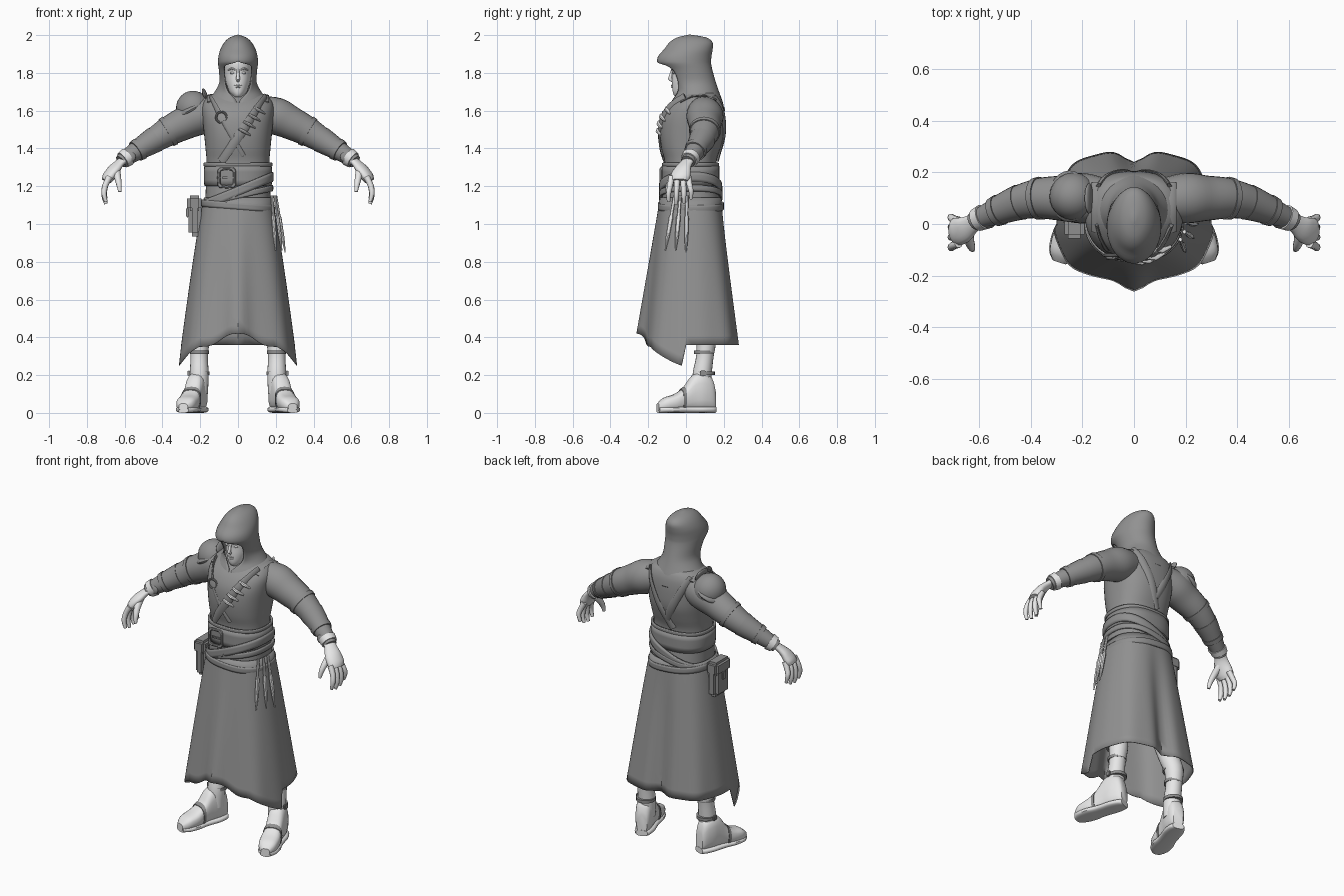
import bpy, bmesh, math
from mathutils import Vector, Matrix

if "Cube" in bpy.data.objects:
    bpy.data.objects.remove(bpy.data.objects["Cube"])


def material(name, v):
    m = bpy.data.materials.new(name)
    m.use_nodes = True
    m.diffuse_color = (v, v, v, 1)
    m.node_tree.nodes["Principled BSDF"].inputs["Base Color"].default_value = (v, v, v, 1)
    return m


CLOTH = material("grey cloth", 0.285)
LEATHER = material("grey leather", 0.275)
SKIN = material("pale skin, boots and metal", 0.8)
made = []


def finish(name, bm, mat, thick=0):
    bmesh.ops.remove_doubles(bm, verts=bm.verts, dist=0.0004)
    bmesh.ops.recalc_face_normals(bm, faces=bm.faces)
    me = bpy.data.meshes.new(name)
    bm.to_mesh(me)
    bm.free()
    me.materials.append(mat)
    ob = bpy.data.objects.new(name, me)
    bpy.context.collection.objects.link(ob)
    if thick:
        mod = ob.modifiers.new("thickness", "SOLIDIFY")
        mod.thickness = thick
        mod.offset = 0
    made.append(ob)


def grid(name, rows, mat, closed=True, cap=True, thick=0):
    bm = bmesh.new()
    vs = [[bm.verts.new(p) for p in r] for r in rows]
    n = len(rows[0])
    for a, b in zip(vs, vs[1:]):
        for i in range(n if closed else n - 1):
            j = (i + 1) % n
            bm.faces.new((a[i], a[j], b[j], b[i]))
    if cap:
        bm.faces.new(vs[0])
        bm.faces.new(vs[-1])
    finish(name, bm, mat, thick)


def spline(rows, k=4):
    """Smooth interpolation through tuples."""
    out = []
    for i in range(len(rows) - 1):
        p0, p1, p2 = rows[max(i - 1, 0)], rows[i], rows[i + 1]
        p3 = rows[min(i + 2, len(rows) - 1)]
        for s in range(k):
            t = s / k
            out.append(tuple(b + 0.5 * t * (c - a + t * (2*a - 5*b + 4*c - d + t * (3*b - a - 3*c + d)))
                             for a, b, c, d in zip(p0, p1, p2, p3)))
    return out + [tuple(rows[-1])]


def power(v, e):
    return math.copysign(abs(v) ** e, v)


def ring(z, rx, yf, yb, p=2.4, n=48, gap=None, tilt=0.0):
    """Horizontal rounded ring; gap (degrees) opens it at the front."""
    pts = []
    g, steps = (0, n) if gap is None else (gap, n - 1)
    for i in range(n):
        a = math.radians(-90 + g + (360 - 2 * g) * i / steps)
        c, s = power(math.cos(a), 2 / p), power(math.sin(a), 2 / p)
        pts.append((rx * c, (yf + yb) / 2 + (yb - yf) / 2 * s, z + tilt * c))
    return pts


def along_x(p):
    return Vector((1, 0, 0))


def along_y(p):
    return Vector((0, 1, 0))


def along_z(p):
    return Vector((0, 0, 1))


def radial(p):
    return Vector((p.x, p.y - 0.04, 0))


def tube(name, pts, mat, n=16, flat=1.0, ref=along_z):
    P = [Vector(p[:3]) for p in pts]
    rows = []
    for i, c in enumerate(P):
        t = (P[min(i + 1, len(P) - 1)] - P[max(i - 1, 0)]).normalized()
        side = t.cross(ref(c)).normalized()
        up = side.cross(t)
        r = pts[i][3]
        rows.append([c + r * (math.cos(a) * side + flat * math.sin(a) * up)
                     for a in (math.tau * k / n for k in range(n))])
    grid(name, rows, mat)


def box(name, loc, size, mat, bevel=0.01):
    bm = bmesh.new()
    bmesh.ops.create_cube(bm, size=1, matrix=Matrix.Translation(loc) @ Matrix.Diagonal((*size, 1)))
    bmesh.ops.bevel(bm, geom=bm.edges[:], offset=bevel, segments=2, affect='EDGES')
    finish(name, bm, mat)


def ball(name, loc, size, mat, tilt=0.0):
    bm = bmesh.new()
    bmesh.ops.create_uvsphere(bm, u_segments=24, v_segments=14, radius=1, matrix=Matrix.Translation(loc)
                              @ Matrix.Rotation(tilt, 4, 'Y') @ Matrix.Diagonal((*size, 1)))
    finish(name, bm, mat)


def hoop(name, x, y, z, w, h, p, r, mat):
    """Closed frame facing the front: round for p=2, squarer above."""
    rows = []
    for i in range(25):
        a = math.tau * i / 24
        c, s = power(math.cos(a), 2 / p), power(math.sin(a), 2 / p)
        rows.append([(x + (w + r * math.cos(b)) * c, y + r * math.sin(b), z + (h + r * math.cos(b)) * s)
                     for b in (math.tau * k / 8 for k in range(8))])
    grid(name, rows, mat, cap=False)


# Torso
TORSO = spline([(1.08, .175, -.13, .185), (1.2, .17, -.122, .172), (1.32, .166, -.113, .16),
                (1.4, .172, -.13, .182), (1.48, .18, -.138, .203), (1.56, .188, -.13, .205),
                (1.62, .19, -.10, .2), (1.66, .172, -.06, .19), (1.69, .13, -.02, .17), (1.71, .05, .03, .12)])
grid("tunic", [ring(*r) for r in TORSO], CLOTH)


def on_torso(x, z, side):
    _, rx, yf, yb = min(TORSO, key=lambda r: abs(r[0] - z))
    k = max(0, 1 - abs(x / rx) ** 2.4) ** (1 / 2.4)
    return (x, (yf + yb) / 2 + side * (yb - yf) / 2 * k, z)


# Skirt with side slits, a pointed front fold and two back lobes
def hem(d):
    if d > 85:
        return 0.36
    return 0.35 + 0.07 * math.exp(-(d / 14) ** 2) - 0.1 * max(0, (d - 36) / 48)


def skirt_point(deg, t):
    a = math.radians(deg - 90)
    z = 1.14 + (hem(min(deg, 360 - deg)) - 1.14) * t
    s = (1.14 - z) / 0.88
    e = 0.83 - 0.14 * s
    c, q = power(math.cos(a), e), power(math.sin(a), e)
    x = (0.178 + 0.13 * s ** 0.85) * c
    yf, yb = -0.135 - 0.095 * s, 0.185 + 0.112 * s
    y = (yf + yb) / 2 + (yb - yf) / 2 * q
    y -= 0.055 * s * math.exp(-(x / 0.055) ** 2)
    ripple = 1 + 0.014 * s * math.cos(a * 8)
    return (x * ripple, y * ripple, z)


grid("skirt", [[skirt_point(3 * i, t / 16) for i in range(120)] for t in range(17)],
     CLOTH, cap=False, thick=0.004)

# Hood with open face
HOOD = spline([(1.6, .175, -.10, .2, 0), (1.655, .152, -.07, .188, 4), (1.70, .12, -.052, .172, 25),
               (1.75, .096, -.072, .155, 44), (1.81, .098, -.102, .138, 47), (1.842, .102, -.135, .131, 38),
               (1.86, .103, -.15, .13, 0), (1.89, .1, -.143, .132, 0), (1.925, .09, -.112, .138, 0),
               (1.96, .07, -.085, .138, 0), (1.985, .042, -.045, .105, 0), (2, 0, .02, .02, 0)], 3)
grid("hood", [ring(z, rx, yf, yb, 2, 49, max(0, g)) for z, rx, yf, yb, g in HOOD],
     CLOTH, closed=False, cap=False, thick=0.006)

# Head and face
HEAD = spline([(1.58, .06, -.04, .08), (1.66, .05, -.03, .07), (1.675, .03, -.058, .07), (1.70, .047, -.07, .08),
               (1.75, .064, -.074, .1), (1.80, .07, -.074, .11), (1.86, .074, -.08, .11),
               (1.92, .055, -.05, .1), (1.95, .02, 0, .04)])
grid("head", [ring(*r, p=2.1, n=32) for r in HEAD], SKIN)
tube("nose", [(0, -.071, 1.825, .006), (0, -.08, 1.79, .008), (0, -.086, 1.768, .011), (0, -.072, 1.757, .008)],
     SKIN, 10, 1, along_y)
for z, w in ((1.733, .02), (1.724, .017)):
    tube("lip", [(-w, -.068, z, .002), (0, -.073, z + .001, .006), (w, -.068, z, .002)], SKIN, 8)
for s in (-1, 1):
    ball("eye", (s * .03, -.064, 1.80), (.013, .008, .006), SKIN)
    tube("brow", [(s * .012, -.075, 1.816, .005), (s * .032, -.07, 1.823, .006), (s * .055, -.051, 1.815, .003)],
         SKIN, 8)

# Arms, hands, legs and boots on both sides
ARM = spline([(.10, .09, 1.597, .082), (.20, .10, 1.572, .098), (.28, .10, 1.535, .088), (.36, .10, 1.495, .079),
              (.44, .085, 1.447, .067), (.52, .055, 1.398, .054), (.60, .02, 1.345, .04), (.62, .01, 1.33, .036)])
FOOT = spline([(0, .03, .13), (.02, .043, .19), (.07, .052, .215), (.12, .05, .2), (.17, .05, .135),
               (.22, .057, .1), (.28, .05, .08), (.315, .025, .05)], 3)
LEG = spline([(.10, .03, 1.0, .085), (.14, .04, .75, .078), (.18, .07, .52, .058), (.2, .105, .4, .054),
              (.205, .1, .3, .046), (.205, .085, .2, .05), (.205, .08, .1, .045)])
HEEL, STEP = Vector((.195, .15)), Vector((.3, -.95))


def foot_row(s, l, w, lo, hi):
    c = HEEL + STEP * l
    pts = []
    for k in range(20):
        a = math.tau * k / 20
        u = w * power(math.cos(a), .75)
        pts.append((s * (c.x + .95 * u), c.y + .3 * u, (lo + hi) / 2 + (hi - lo) / 2 * power(math.sin(a), .7)))
    return pts


def mirrored(s, pts, k=3):
    return [(s * x, y, z, r) for x, y, z, r in spline(pts, k)]


for s, side in ((1, "left"), (-1, "right")):
    arm = [(s * x, y, z, r) for x, y, z, r in ARM]
    tube(side + "_sleeve", arm, CLOTH, 24)
    for i, j, grow, mat, part in ((12, 13, .005, LEATHER, "upper_band"), (16, 20, .003, LEATHER, "bracer"),
                                  (20, 21, .007, LEATHER, "bracer_strap"), (23, 25, .007, SKIN, "wrist_wrap")):
        tube(f"{side}_{part}", [(x, y, z, r + grow) for x, y, z, r in arm[i:j + 1]], mat, 24)
    ball(side + "_bracer_buckle", (s * .565, -.005, 1.355), (.024, .012, .026), LEATHER)
    palm = [(.6, .02, 1.345, .036), (.63, .0, 1.32, .037), (.66, -.02, 1.285, .05), (.685, -.03, 1.25, .054),
            (.697, -.033, 1.228, .045)]
    tube(side + "_palm", mirrored(s, palm, 4), SKIN, 16, .55)
    for k, y in enumerate((-.076, -.046, -.016, .012)):
        dy, drop = (y + .03) * .35, (.0, -.012, -.006, .015)[k]
        finger = [(.68, y, 1.25, .017), (.702, y + dy / 2, 1.205, .0155), (.709, y + dy, 1.16 + drop, .0135),
                  (.699, y + dy, 1.118 + drop, .009)]
        tube(side + "_finger", mirrored(s, finger), SKIN, 10, 1, along_y)
    thumb = [(.645, -.025, 1.29, .023), (.638, -.065, 1.25, .019), (.63, -.09, 1.21, .015), (.625, -.1, 1.17, .009)]
    tube(side + "_thumb", mirrored(s, thumb), SKIN, 10, 1, along_x)
    tube(side + "_leg", [(s * x, y, z, r) for x, y, z, r in LEG], SKIN, 20, 1, along_y)
    for z, r in ((.21, .054), (.32, .051), (.4, .058)):
        x, y = s * .204, .096
        tube(side + "_boot_strap", [(x, y, z - .009, r), (x, y, z + .009, r)], LEATHER, 20, 1.05, along_y)
    box(side + "_boot_buckle", (s * .26, .09, .21), (.014, .03, .03), LEATHER, .004)
    grid(side + "_boot", [foot_row(s, l, w, .012, h) for l, w, h in FOOT], SKIN)
    grid(side + "_sole", [foot_row(s, l - .002, w + .004, 0, .035) for l, w, h in FOOT], SKIN)
    grid(side + "_toe_strap", [foot_row(s, l, w + .004, .01, h + .004) for l, w, h in FOOT[12:14]], LEATHER)

# Belts
for name, z, rx, yf, yb, h, tilt in (("waist_belt", 1.255, .172, -.123, .172, .105, 0),
                                     ("belt_rim", 1.315, .174, -.122, .17, .018, 0),
                                     ("slanted_sash", 1.175, .18, -.138, .186, .05, .075),
                                     ("sash_wrap", 1.15, .178, -.138, .188, .03, .04),
                                     ("hip_belt", 1.095, .186, -.142, .194, .035, -.015)):
    rows = [ring(z + h * k, rx + .003 * (abs(k) < .4), yf, yb, tilt=tilt) for k in (-.5, -.2, .2, .5)]
    grid(name, rows, LEATHER, cap=False, thick=.012)
hoop("belt_buckle", -.06, -.131, 1.245, .042, .048, 5, .008, LEATHER)
box("buckle_tongue", (-.05, -.131, 1.245), (.07, .01, .012), LEATHER, .003)


# Straps on chest, back and over the shoulders
def strap(name, a, b, side, r):
    pts = [Vector(on_torso(a[0] + (b[0] - a[0]) * i / 14, a[1] + (b[1] - a[1]) * i / 14, side)) for i in range(15)]
    for _ in range(2):
        pts = [pts[0]] + [(p + q + w) / 3 for p, q, w in zip(pts, pts[1:], pts[2:])] + [pts[-1]]
    tube(name, [(p.x, p.y + side * .003, p.z, r) for p in pts], LEATHER, 8, .35, radial)


strap("chest_strap", (.145, 1.67), (-.09, 1.33), -1, .025)
strap("ring_strap", (-.145, 1.67), (-.1, 1.585), -1, .017)
strap("lower_ring_strap", (-.08, 1.545), (.03, 1.36), -1, .012)
strap("left_back_strap", (.14, 1.67), (-.03, 1.34), 1, .022)
strap("right_back_strap", (-.14, 1.67), (.0, 1.4), 1, .022)
for s in (-1, 1):
    tube("shoulder_strap", [(s * .142, y, z, .022) for y, z in ((-.03, 1.645), (.03, 1.675), (.1, 1.681), (.16, 1.655))],
         LEATHER, 8, .3)
hoop("chest_ring", -.088, on_torso(-.088, 1.565, -1)[1] - .003, 1.565, .028, .028, 2, .006, LEATHER)

# Small blades on the chest strap
for k in range(4):
    x, z = .03 + .026 * k, 1.49 + .038 * k
    ends = ((-.026, .014, .008, .01), (0, 0, .011, .013), (.036, -.02, .006, .006))
    tube("chest_blade", [(x + dx, on_torso(x + dx, z + dz, -1)[1] - out, z + dz, r) for dx, dz, out, r in ends],
         SKIN, 8, .7)

# Throwing blades on the left hip
for a, b in (((.18, -.06, 1.15), (.2, -.11, .86)), ((.195, -.03, 1.15), (.232, -.055, .86)),
             ((.2, .005, 1.15), (.25, .0, .85))):
    A, B = Vector(a), Vector(b)
    path = [(*A.lerp(B, t), r) for t, r in ((0, .008), (.35, .008), (.4, .012), (.75, .01), (1, .003))]
    tube("hip_blade", path, SKIN, 8, .9, along_x)

# Pouch on the right hip
box("pouch", (-.228, .015, 1.035), (.07, .135, .2), LEATHER, .02)
box("pouch_flap", (-.231, .015, 1.11), (.078, .142, .08), LEATHER, .015)
box("pouch_clasp", (-.268, .015, 1.06), (.012, .03, .05), LEATHER, .004)

# Domed shoulder guard on the right
ball("shoulder_guard", (-.235, .107, 1.61), (.092, .092, .096), LEATHER, -.5)
ball("shoulder_guard_rim", (-.25, .107, 1.605), (.09, .1, .03), LEATHER, -.5)
ball("shoulder_guard_crest", (-.175, .10, 1.685), (.012, .06, .035), LEATHER, -.35)

for ob in made:
    ob.select_set(True)
bpy.context.view_layer.objects.active = made[0]
bpy.ops.object.shade_smooth_by_angle(angle=math.radians(40))
